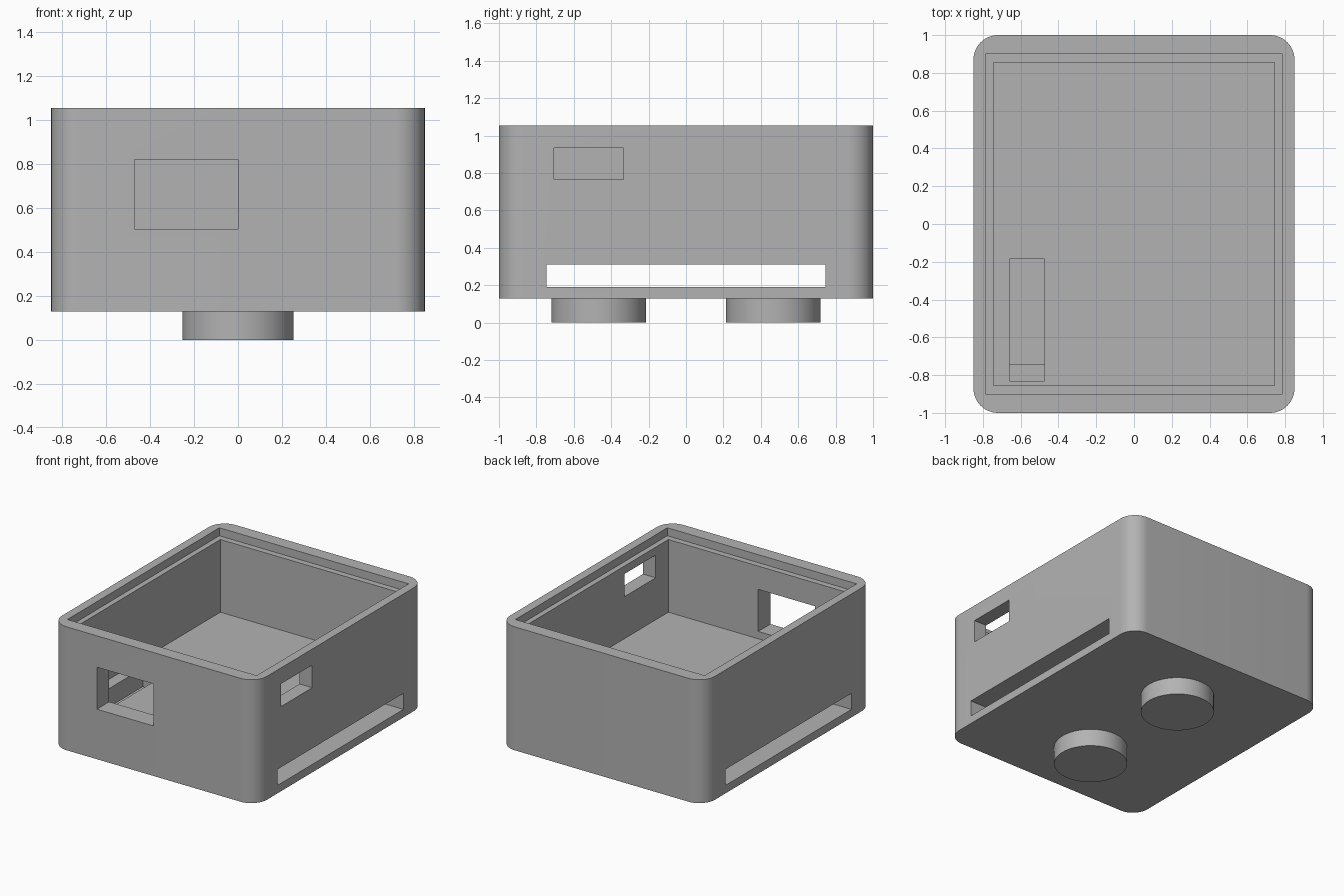
import bpy, bmesh, math
from mathutils import Matrix

if "Cube" in bpy.data.objects:
    bpy.data.objects.remove(bpy.data.objects["Cube"])

grey = bpy.data.materials.new("plain grey")
grey.use_nodes = True
COLOUR = (0.45, 0.45, 0.45, 1)
grey.diffuse_color = COLOUR
grey.node_tree.nodes["Principled BSDF"].inputs["Base Color"].default_value = COLOUR

BOTTOM, TOP = 0.13, 1.055
FLOOR, LEDGE = 0.45, 0.995
HALF_X, HALF_Y = 0.85, 1.0


def make_object(name, bm):
    mesh = bpy.data.meshes.new(name)
    bm.to_mesh(mesh)
    bm.free()
    mesh.materials.append(grey)
    obj = bpy.data.objects.new(name, mesh)
    bpy.context.collection.objects.link(obj)
    return obj


def box_mesh(x, y, z):
    """Box between the (low, high) pairs given for each axis."""
    bm = bmesh.new()
    bmesh.ops.create_cube(bm, size=1)
    for v in bm.verts:
        v.co = [low + (high - low) * (c + 0.5) for c, (low, high) in zip(v.co, (x, y, z))]
    return bm


def smooth(obj):
    bpy.ops.object.select_all(action='DESELECT')
    obj.select_set(True)
    bpy.context.view_layer.objects.active = obj
    bpy.ops.object.shade_smooth_by_angle(angle=math.radians(30))


# Case: block with rounded upright corners
bm = box_mesh((-HALF_X, HALF_X), (-HALF_Y, HALF_Y), (BOTTOM, TOP))
upright = [e for e in bm.edges if abs(e.verts[0].co.z - e.verts[1].co.z) > 0.1]
bmesh.ops.bevel(bm, geom=upright, offset=0.13, segments=12, profile=0.5, affect='EDGES')
case = make_object("case", bm)

# Openings cut from the case
cuts = {
    "lid_recess": ((-0.785, 0.785), (-0.9, 0.9), (LEDGE, 1.2)),
    "cavity": ((-0.745, 0.745), (-0.855, 0.855), (FLOOR, 1.1)),
    "tray_tunnel": ((-1, 1), (-0.745, 0.745), (0.19, 0.31)),
    "floor_opening": ((-0.66, -0.475), (-0.83, -0.185), (0.25, 0.6)),
    "front_window": ((-0.47, 0), (-1.2, -0.7), (0.505, 0.82)),
    "side_window": ((0.6, 1), (-0.705, -0.335), (0.765, 0.935)),
}
for name, size in cuts.items():
    cutter = make_object(name + "_cutter", box_mesh(*size))
    cutter.hide_render = True
    mod = case.modifiers.new(name, 'BOOLEAN')
    mod.operation = 'DIFFERENCE'
    mod.solver = 'EXACT'
    mod.object = cutter
    bpy.context.view_layer.objects.active = case
    bpy.ops.object.modifier_apply(modifier=mod.name)
    bpy.data.objects.remove(cutter)
smooth(case)

# Round feet
for name, y in (("front_foot", -0.467), ("back_foot", 0.467)):
    bm = bmesh.new()
    bmesh.ops.create_cone(bm, cap_ends=True, segments=64, radius1=0.253, radius2=0.253,
                          depth=BOTTOM, matrix=Matrix.Translation((0, y, BOTTOM / 2)))
    smooth(make_object(name, bm))
